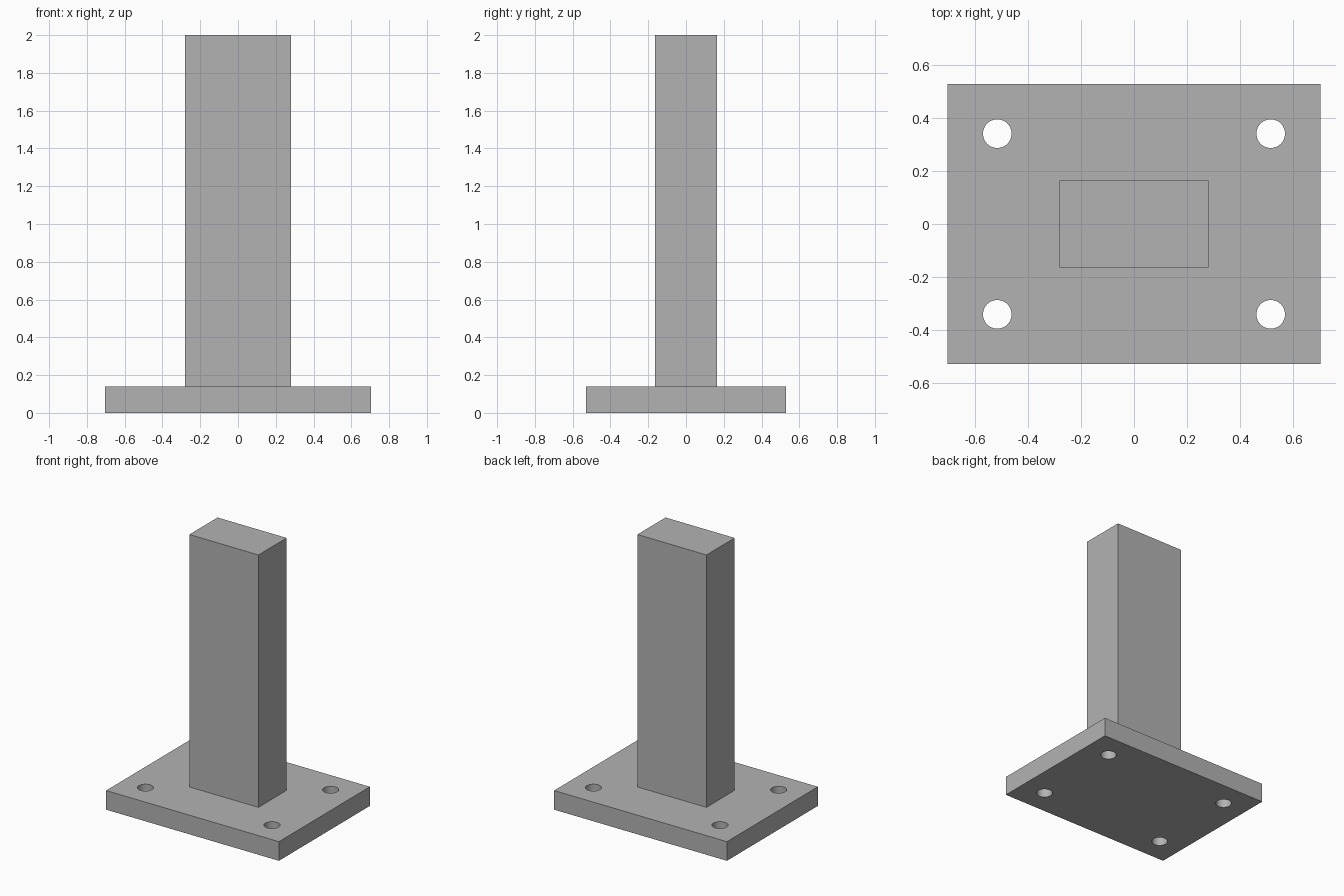
import bpy

if "Cube" in bpy.data.objects:
    bpy.data.objects.remove(bpy.data.objects["Cube"])

PLATE = (1.408, 1.058, 0.141)
POST = (0.563, 0.328)
HOLE_X, HOLE_Y, HOLE_R = 0.516, 0.341, 0.054

grey = bpy.data.materials.new("plain grey")
grey.diffuse_color = (0.45, 0.45, 0.45, 1)
grey.use_nodes = True
grey.node_tree.nodes["Principled BSDF"].inputs["Base Color"].default_value = grey.diffuse_color


def box(name, sx, sy, z0, z1):
    bpy.ops.mesh.primitive_cube_add(size=1, location=(0, 0, (z0 + z1) / 2))
    ob = bpy.context.object
    ob.name = name
    ob.scale = (sx, sy, z1 - z0)
    bpy.ops.object.transform_apply(location=True, rotation=False, scale=True)
    ob.data.materials.append(grey)
    return ob


# Upright post standing on the plate
box("post", POST[0], POST[1], PLATE[2], 2.0)

# Base plate with a bolt hole through each corner
plate = box("base_plate", PLATE[0], PLATE[1], 0, PLATE[2])
for sx in (-1, 1):
    for sy in (-1, 1):
        bpy.ops.mesh.primitive_cylinder_add(
            vertices=48, radius=HOLE_R, depth=0.5,
            location=(sx * HOLE_X, sy * HOLE_Y, PLATE[2] / 2))
        cutter = bpy.context.object
        cutter.name = "hole_cutter"
        cutter.data.materials.append(grey)
        cutter.hide_render = True
        bpy.context.view_layer.objects.active = plate
        mod = plate.modifiers.new("bolt_hole", 'BOOLEAN')
        mod.operation = 'DIFFERENCE'
        mod.solver = 'EXACT'
        mod.object = cutter
        bpy.ops.object.modifier_apply(modifier=mod.name)
        bpy.data.objects.remove(cutter, do_unlink=True)

# Smooth hole walls, sharp plate edges
bpy.ops.object.select_all(action='DESELECT')
plate.select_set(True)
bpy.context.view_layer.objects.active = plate
bpy.ops.object.shade_smooth_by_angle()
